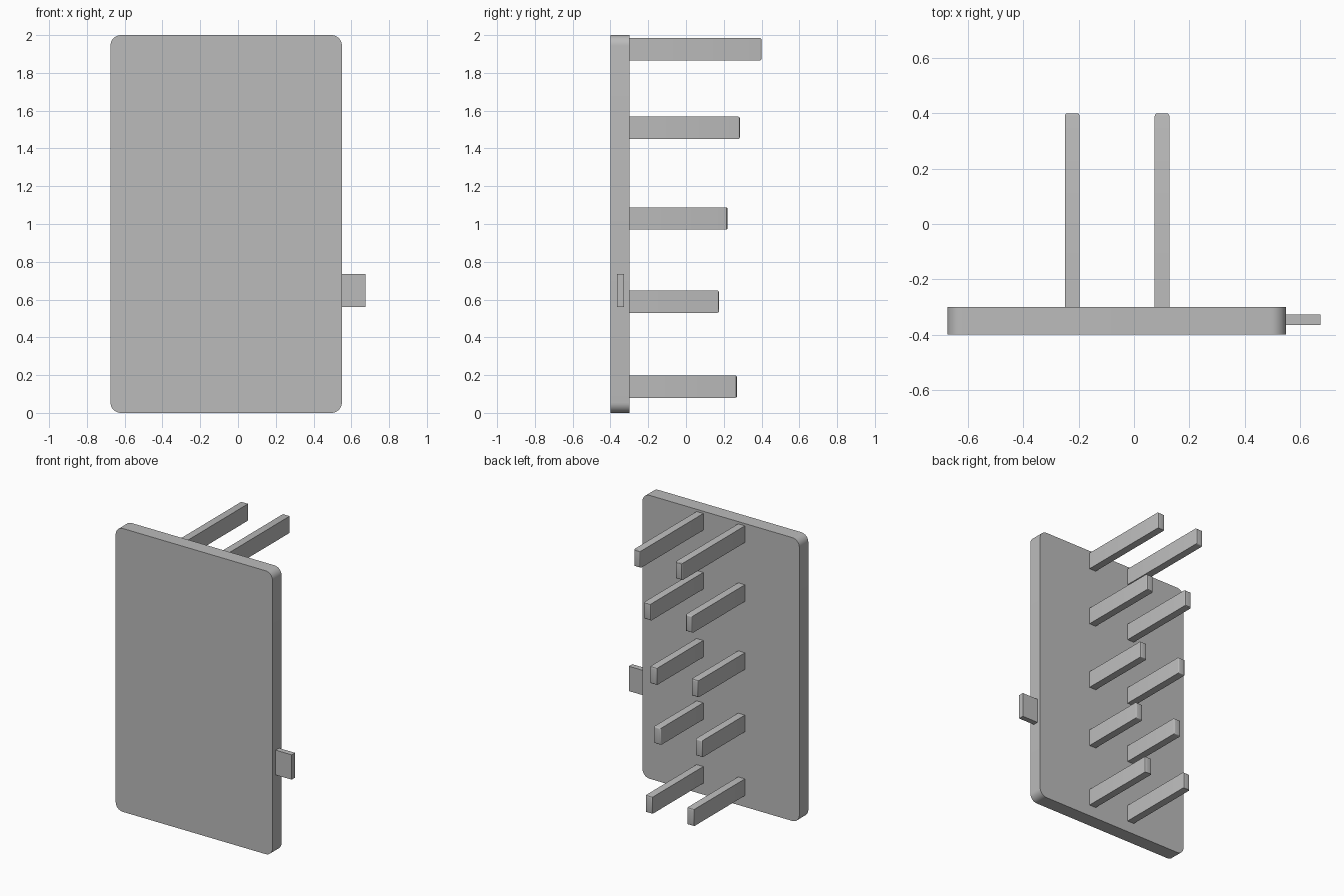
import bpy
import bmesh

cube = bpy.data.objects.get("Cube")
if cube:
    bpy.data.objects.remove(cube, do_unlink=True)

grey = bpy.data.materials.new("plain grey")
grey.use_nodes = True
grey.diffuse_color = (0.5, 0.5, 0.5, 1)
grey.node_tree.nodes["Principled BSDF"].inputs["Base Color"].default_value = (0.5, 0.5, 0.5, 1)


def box(name, low, high, radius=0, segments=1, pick=None):
    """Box between two corners, with the edges chosen by pick rounded."""
    bm = bmesh.new()
    bmesh.ops.create_cube(bm, size=1)
    for v in bm.verts:
        for i in range(3):
            v.co[i] = low[i] if v.co[i] < 0 else high[i]
    if radius:
        edges = [e for e in bm.edges if pick(e)]
        bmesh.ops.bevel(bm, geom=edges, offset=radius, offset_type='OFFSET',
                        segments=segments, profile=0.5, affect='EDGES')
    mesh = bpy.data.meshes.new(name)
    bm.to_mesh(mesh)
    bm.free()
    mesh.materials.append(grey)
    obj = bpy.data.objects.new(name, mesh)
    bpy.context.collection.objects.link(obj)
    bpy.ops.object.select_all(action='DESELECT')
    obj.select_set(True)
    bpy.context.view_layer.objects.active = obj
    bpy.ops.object.shade_smooth_by_angle()
    return obj


def runs_along_y(edge):
    a, b = edge.verts
    return abs(a.co.y - b.co.y) > 0.05


# Upright back plate with rounded corners
box("plate", (-0.675, -0.4, 0), (0.55, -0.3, 2), 0.055, 8, runs_along_y)

# Small tab on the left edge
box("side_tab", (0.54, -0.365, 0.56), (0.675, -0.327, 0.735))

# Pairs of pegs: bottom height and reach of each row
rows = [(0.08, 0.27), (0.53, 0.175), (0.97, 0.22), (1.45, 0.285), (1.866, 0.4)]
for number, (bottom, reach) in enumerate(rows, 1):
    for side, x in (("right", -0.25), ("left", 0.075)):
        box(f"{side}_peg_{number}", (x, -0.31, bottom), (x + 0.053, reach, bottom + 0.118),
            0.009, 3, lambda e, y=reach: all(abs(v.co.y - y) < 0.001 for v in e.verts))
